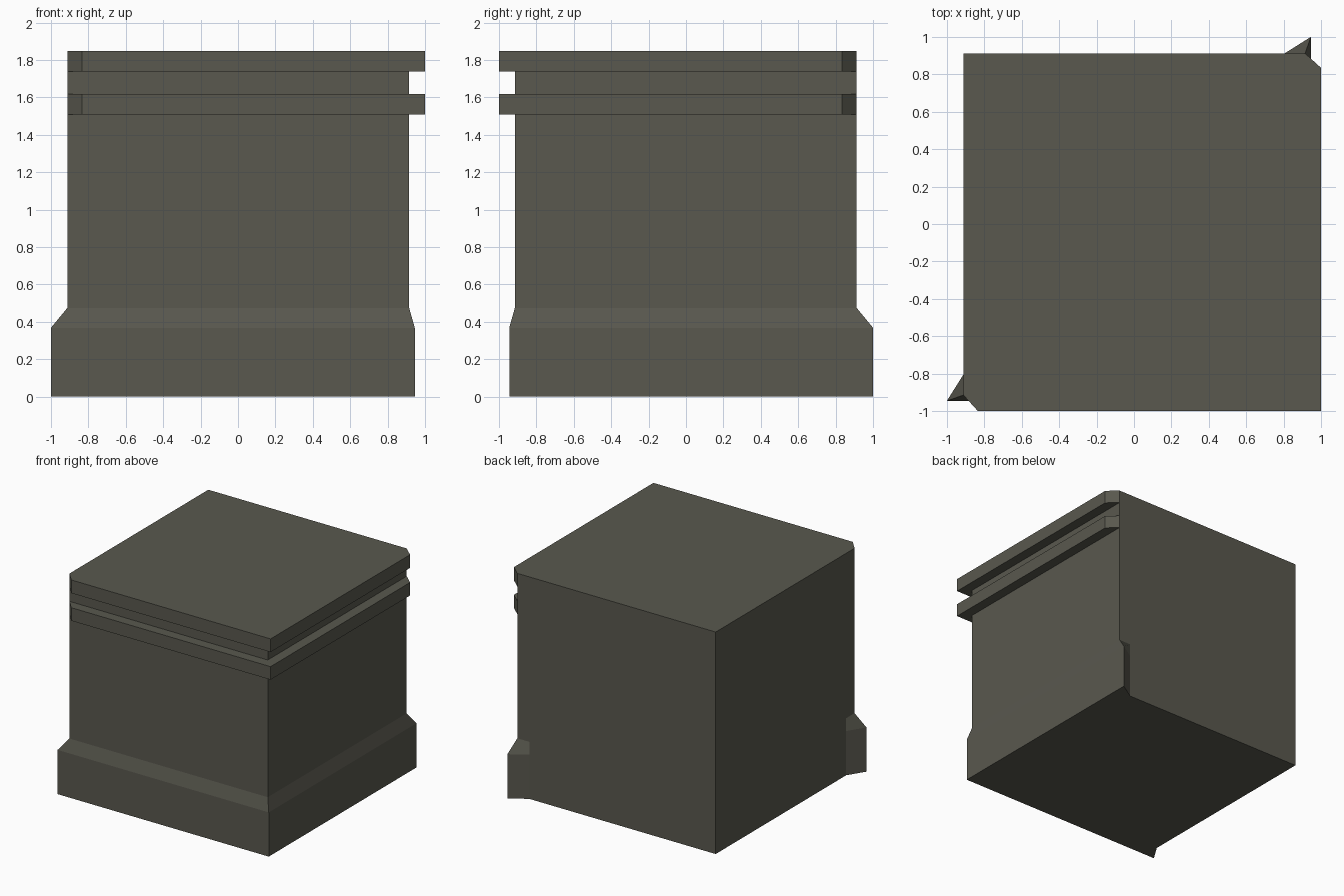
import bpy, bmesh

if "Cube" in bpy.data.objects:
    bpy.data.objects.remove(bpy.data.objects["Cube"])

BACK = 0.912     # plain left / back walls
WALL = 0.915     # front / right walls of the shaft
BASE = 0.945     # front / right faces of the plinth
BAND = 1.0       # front / right faces of the bands


def ring(half):
    """Complete an 8-point plan by mirroring across the diagonal x = -y."""
    mirrored = [(-y, -x) for x, y in reversed(half[:3])]
    return half + mirrored + [(-BACK, BACK)]


# Plans: wedge start, front-left corner, band chamfer, front-right corner
plinth = ring([(-BACK, -0.805), (-1.0, -BASE), (-0.835, -BASE), (BASE, -BASE)])
shaft = ring([(-BACK, -0.805), (-BACK, -WALL), (-0.835, -WALL), (WALL, -WALL)])
band = ring([(-BACK, -0.805), (-BACK, -WALL), (-0.835, -BAND), (BAND, -BAND)])

# Plinth, sloped shoulder, shaft, lower band, neck, upper band
levels = [(plinth, 0.0), (plinth, 0.368), (shaft, 0.475), (shaft, 1.508),
          (band, 1.508), (band, 1.617), (shaft, 1.617), (shaft, 1.738),
          (band, 1.738), (band, 1.848)]

bm = bmesh.new()
loops = []
for plan, z in levels:
    previous = loops[-1] if loops else None
    loop = []
    for i, (x, y) in enumerate(plan):
        # Share points where a flat ledge does not move the outline
        old = previous[i] if previous else None
        if old and (old.co - type(old.co)((x, y, z))).length < 1e-4:
            loop.append(old)
        else:
            loop.append(bm.verts.new((x, y, z)))
    loops.append(loop)

# Skin between neighbouring levels
for low, high in zip(loops, loops[1:]):
    for i in range(8):
        j = (i + 1) % 8
        corners = list(dict.fromkeys([low[i], low[j], high[j], high[i]]))
        if len(corners) >= 3:
            bm.faces.new(corners)

# Bottom and top caps
bm.faces.new(list(reversed(loops[0])))
bm.faces.new(loops[-1])
bmesh.ops.recalc_face_normals(bm, faces=bm.faces)

mesh = bpy.data.meshes.new("stone_pedestal")
bm.to_mesh(mesh)
bm.free()

stone = bpy.data.materials.new("dark olive stone")
stone.diffuse_color = (0.1, 0.098, 0.077, 1)
stone.use_nodes = True
stone.node_tree.nodes["Principled BSDF"].inputs["Base Color"].default_value = stone.diffuse_color
mesh.materials.append(stone)
pedestal = bpy.data.objects.new("stone_pedestal", mesh)
bpy.context.collection.objects.link(pedestal)
